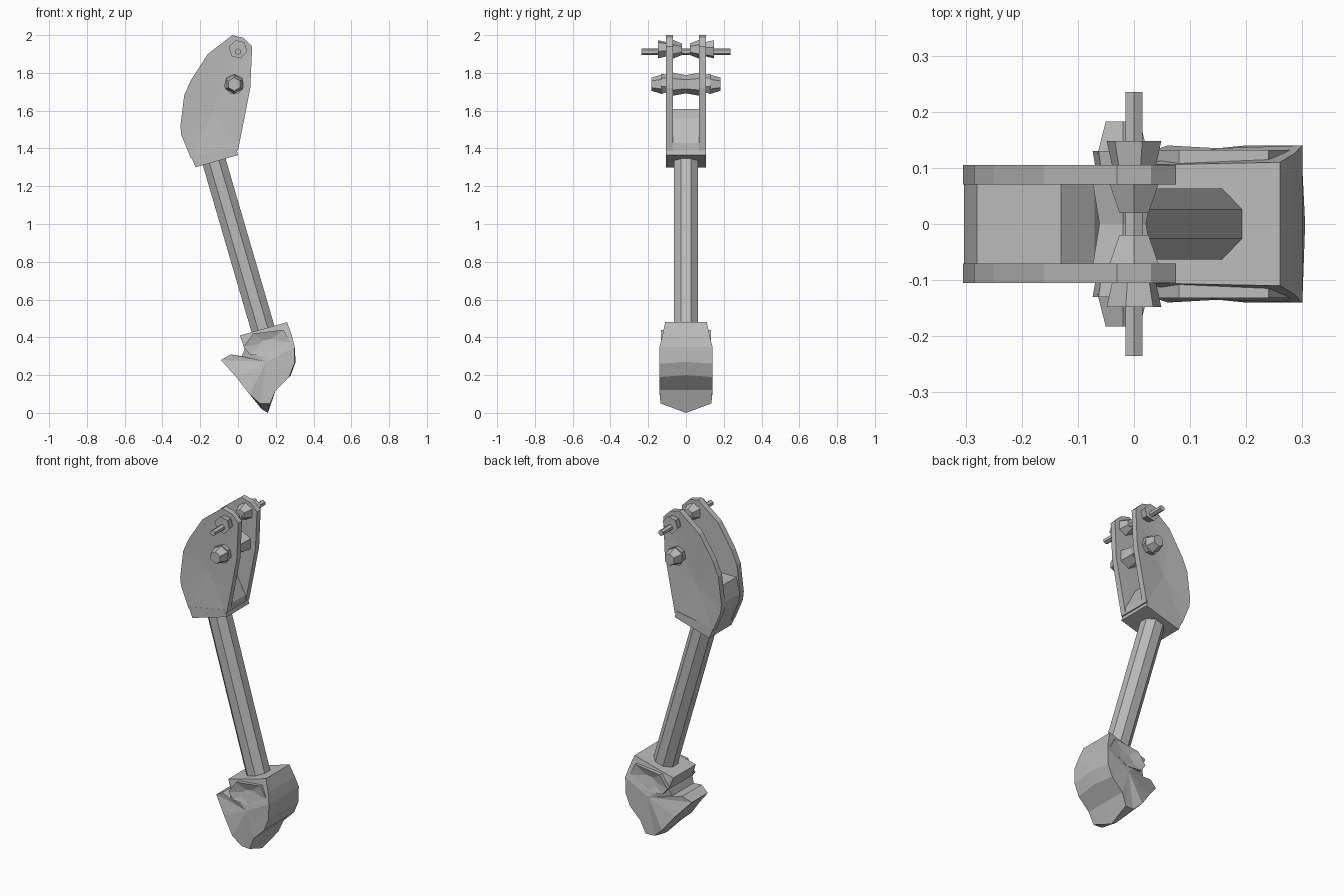
import bpy, bmesh, math
from mathutils import Vector, Matrix

cube = bpy.data.objects.get("Cube")
if cube:
    bpy.data.objects.remove(cube, do_unlink=True)

grey = bpy.data.materials.new("plain grey")
grey.use_nodes = True
grey.diffuse_color = (0.5, 0.5, 0.5, 1)
grey.node_tree.nodes["Principled BSDF"].inputs["Base Color"].default_value = (0.5, 0.5, 0.5, 1)


def finish(name, bm):
    bmesh.ops.recalc_face_normals(bm, faces=bm.faces)
    mesh = bpy.data.meshes.new(name)
    bm.to_mesh(mesh)
    bm.free()
    mesh.materials.append(grey)
    ob = bpy.data.objects.new(name, mesh)
    bpy.context.collection.objects.link(ob)
    return ob


def loft(name, rings, hubs):
    """Skin closed rings and close each end as a fan around its hub point."""
    bm = bmesh.new()
    loops = [[bm.verts.new(p) for p in ring] for ring in rings]
    n = len(loops[0])
    for a, b in zip(loops, loops[1:]):
        for i in range(n):
            j = (i + 1) % n
            bm.faces.new((a[i], a[j], b[j], b[i]))
    for loop, hub in ((loops[0], hubs[0]), (loops[-1], hubs[1])):
        centre = bm.verts.new(hub)
        for i in range(n):
            bm.faces.new((loop[i], loop[(i + 1) % n], centre))
    return finish(name, bm)


def slab(name, outline, y0, y1, hub, dent=0.0):
    rings = [[(x, y, z) for x, z in outline] for y in (y0, y1)]
    s = 1 if y1 > y0 else -1
    return loft(name, rings, [(hub[0], y0, hub[1]), (hub[0], y1 - s * dent, hub[1])])


def rod(name, a, b, r1, r2, sides, spin=0.0):
    a, b = Vector(a), Vector(b)
    d = b - a
    bm = bmesh.new()
    bmesh.ops.create_cone(bm, cap_ends=True, segments=sides, radius1=r1, radius2=r2, depth=d.length)
    turn = d.to_track_quat('Z', 'Y').to_matrix().to_4x4() @ Matrix.Rotation(spin, 4, 'Z')
    bmesh.ops.transform(bm, matrix=Matrix.Translation((a + b) / 2) @ turn, verts=bm.verts)
    return finish(name, bm)


# Side plates of the head, mirrored front and back
plate = [(-0.03, 2.0), (0.03, 1.985), (0.075, 1.94), (0.065, 1.72), (0.03, 1.54),
         (0.0, 1.39), (-0.25, 1.35), (-0.3, 1.47), (-0.305, 1.52), (-0.285, 1.68),
         (-0.25, 1.76), (-0.16, 1.9)]
for side, word in ((-1, "front"), (1, "back")):
    slab(word + "_side_plate", plate, side * 0.07, side * 0.105, (-0.13, 1.6), 0.012)
    # Bolt heads with flared rims
    rod(word + "_upper_bolt", (0, side * 0.095, 1.925), (0, side * 0.148, 1.925), 0.038, 0.05, 6, 0.3)
    rod(word + "_lower_bolt_collar", (-0.02, side * 0.1, 1.74), (-0.02, side * 0.13, 1.74), 0.05, 0.055, 7)
    rod(word + "_lower_bolt", (-0.02, side * 0.125, 1.74), (-0.02, side * 0.183, 1.74), 0.052, 0.035, 6)

# Web joining the plates at the lower rear of the head
web = [(-0.25, 1.36), (0.0, 1.39), (0.0, 1.43), (-0.07, 1.56), (-0.13, 1.61),
       (-0.28, 1.61), (-0.303, 1.52), (-0.295, 1.47)]
slab("head_web", web, -0.072, 0.072, (-0.15, 1.48))

# Pins and rollers between the plates
rod("cross_pin", (0, -0.235, 1.912), (0, 0.235, 1.912), 0.017, 0.017, 6)
for side, word in ((-1, "front"), (1, "back")):
    rod(word + "_upper_spacer", (0, side * 0.02, 1.925), (0, side * 0.075, 1.925), 0.03, 0.052, 6)
    rod(word + "_roller_half", (-0.02, 0, 1.74), (-0.02, side * 0.074, 1.74), 0.048, 0.062, 6)

# Collar under the head
collar = [(-0.25, 1.36), (-0.01, 1.405), (0.0, 1.365), (-0.225, 1.3)]
slab("collar", collar, -0.105, 0.105, (-0.12, 1.355))

# Shaft
rod("shaft", (-0.135, 0, 1.36), (0.145, 0, 0.4), 0.068, 0.068, 8, math.pi / 8)

# Foot: profile points as x, z and half width
foot = [(0.01, 0.41, 0.105), (0.26, 0.48, 0.11), (0.285, 0.41, 0.125), (0.3, 0.35, 0.14),
        (0.298, 0.26, 0.14), (0.27, 0.19, 0.14), (0.2, 0.12, 0.14), (0.17, 0.05, 0.135),
        (0.115, 0.05, 0.13), (0.06, 0.1, 0.14), (-0.01, 0.19, 0.115), (-0.09, 0.28, 0.075),
        (-0.04, 0.31, 0.09), (0.02, 0.3, 0.1), (0.035, 0.34, 0.11)]
ridge = {4: (0.305, 0, 0.27), 5: (0.28, 0, 0.2), 7: (0.158, 0, 0.0), 8: (0.125, 0, 0.02)}
rings = [[(x, -w, z) for x, z, w in foot],
         [ridge.get(i, (x, 0, z)) for i, (x, z, w) in enumerate(foot)],
         [(x, w, z) for x, z, w in foot]]
loft("foot", rings, [(0.15, -0.135, 0.27), (0.15, 0.135, 0.27)])

# Angular ankle gussets on both sides of the foot
gusset = [(0.03, 0.35), (0.08, 0.42), (0.24, 0.44), (0.28, 0.37), (0.16, 0.3), (0.06, 0.31)]
for side, word in ((-1, "front"), (1, "back")):
    slab(word + "_ankle_gusset", gusset, side * 0.1, side * 0.132, (0.15, 0.37), 0.02)
